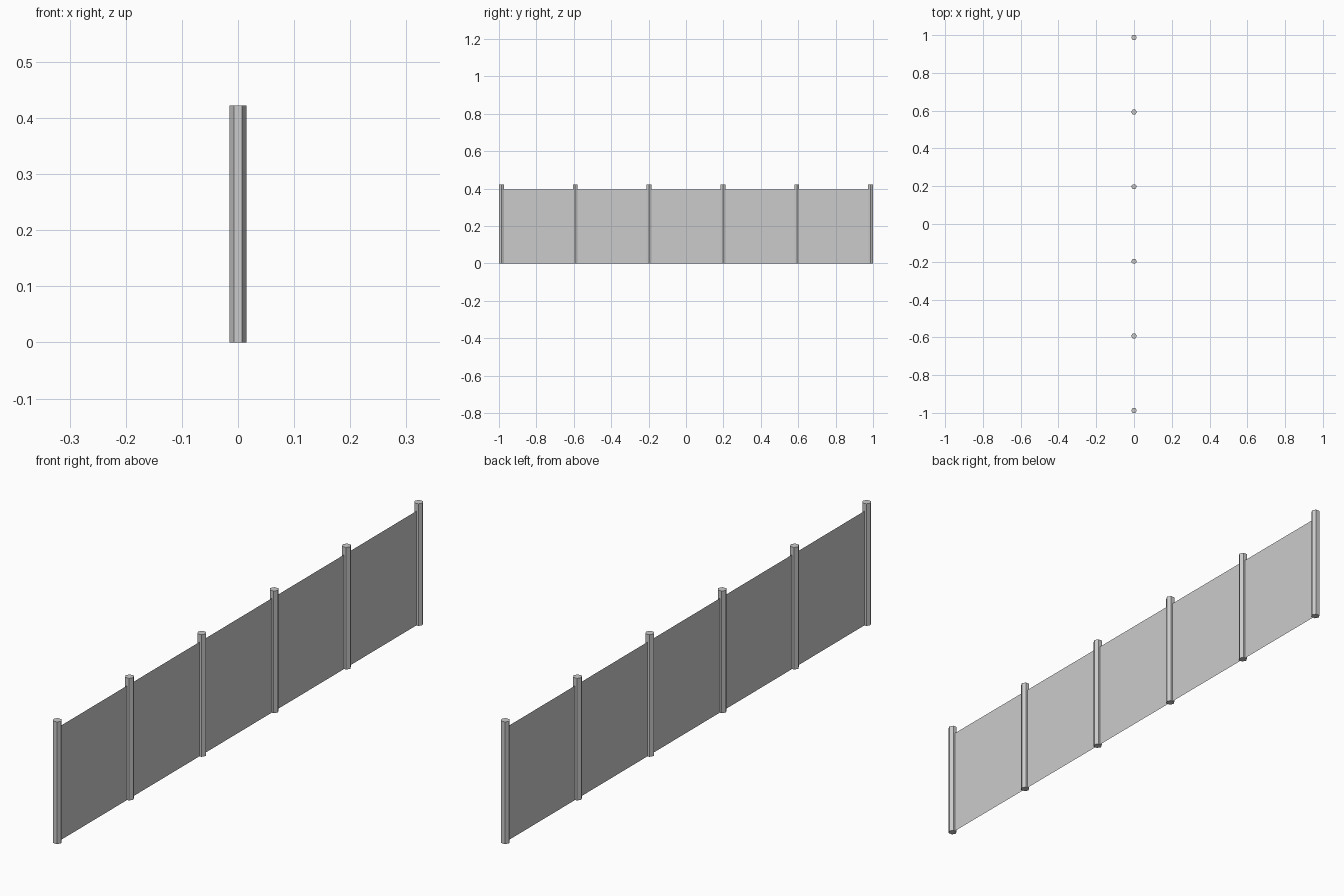
import bpy
import math

if "Cube" in bpy.data.objects:
    bpy.data.objects.remove(bpy.data.objects["Cube"])

POSTS = 6
RADIUS = 0.015
POST_H = 0.422
PANEL_H = 0.395
END_Y = 1.0 - RADIUS * math.cos(math.pi / 6)
STEP = 2 * END_Y / (POSTS - 1)


def add_post(y):
    # hexagonal post with corners pointing along x
    bpy.ops.mesh.primitive_cylinder_add(vertices=6, radius=RADIUS, depth=POST_H,
                                        location=(0, y, POST_H / 2),
                                        rotation=(0, 0, math.pi / 2))
    bpy.context.object.name = "fence_post"


def add_panel(y0, y1):
    # thin single-sheet panel between two post centres
    mesh = bpy.data.meshes.new("fence_panel")
    mesh.from_pydata([(0, y0, 0), (0, y1, 0), (0, y1, PANEL_H), (0, y0, PANEL_H)],
                     [], [(0, 1, 2, 3)])
    bpy.context.collection.objects.link(bpy.data.objects.new("fence_panel", mesh))


ys = [-END_Y + i * STEP for i in range(POSTS)]
for y in ys:
    add_post(y)
for y0, y1 in zip(ys, ys[1:]):
    add_panel(y0, y1)
